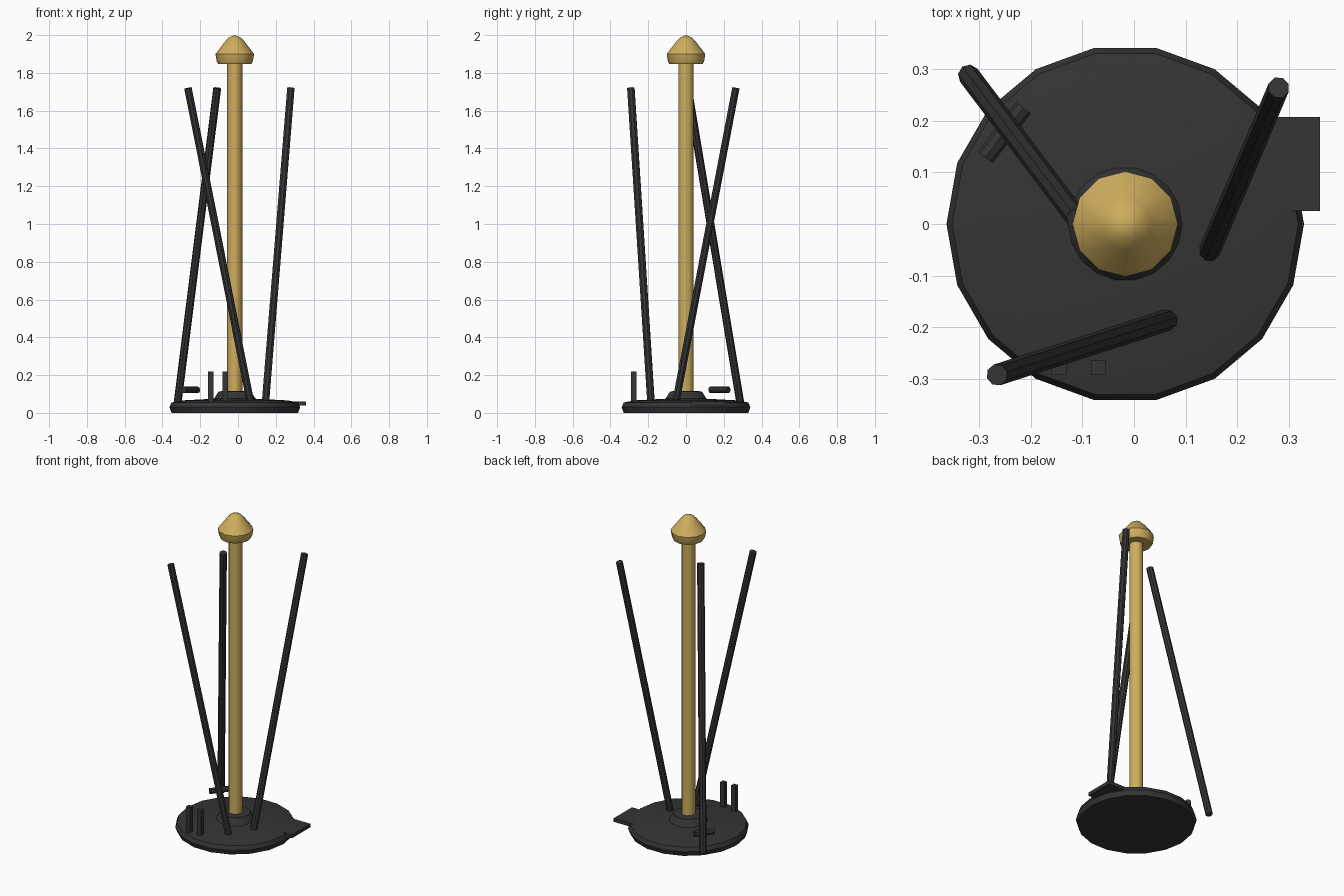
import bpy, math
from mathutils import Vector

if "Cube" in bpy.data.objects:
    bpy.data.objects.remove(bpy.data.objects["Cube"])

CX = -0.017  # stand axis


def material(name, color):
    m = bpy.data.materials.new(name)
    m.diffuse_color = color
    m.use_nodes = True
    m.node_tree.nodes["Principled BSDF"].inputs["Base Color"].default_value = m.diffuse_color
    return m


IRON = material("black_iron", (0.035, 0.035, 0.035, 1))
BRASS = material("brass", (0.62, 0.42, 0.11, 1))


def finish(obj, name, mat, smooth=40):
    obj.name = name
    obj.data.materials.append(mat)
    if smooth:
        bpy.ops.object.select_all(action='DESELECT')
        obj.select_set(True)
        bpy.context.view_layer.objects.active = obj
        bpy.ops.object.shade_smooth_by_angle(angle=math.radians(smooth))
    return obj


def lathe(name, profile, sides, mat):
    """Revolve (radius, z) points around the stand axis; radius 0 is a pole."""
    verts, rings, faces = [], [], []
    for r, z in profile:
        n = sides if r else 1
        rings.append(range(len(verts), len(verts) + n))
        for i in range(n):
            a = 2 * math.pi * i / sides
            verts.append((CX + r * math.cos(a), r * math.sin(a), z))
    for lo, hi in zip(rings, rings[1:]):
        for i in range(sides):
            j = (i + 1) % sides
            if len(lo) == 1:
                faces.append((lo[0], hi[j], hi[i]))
            elif len(hi) == 1:
                faces.append((lo[i], lo[j], hi[0]))
            else:
                faces.append((lo[i], lo[j], hi[j], hi[i]))
    me = bpy.data.meshes.new(name)
    me.from_pydata(verts, [], faces)
    obj = bpy.data.objects.new(name, me)
    bpy.context.collection.objects.link(obj)
    return finish(obj, name, mat)


def rod(name, a, b, radius, sides, mat):
    a, b = Vector(a), Vector(b)
    d = b - a
    bpy.ops.mesh.primitive_cylinder_add(vertices=sides, radius=radius,
                                        depth=d.length, location=(a + b) / 2)
    obj = bpy.context.object
    obj.rotation_euler = d.to_track_quat('Z', 'Y').to_euler()
    return finish(obj, name, mat)


def box(name, lo, hi, mat):
    lo, hi = Vector(lo), Vector(hi)
    bpy.ops.mesh.primitive_cube_add(size=1, location=(lo + hi) / 2)
    obj = bpy.context.object
    obj.scale = hi - lo
    return finish(obj, name, mat, 0)


# Round base with raised hub
lathe("base", [(0, 0), (0.335, 0), (0.346, 0.03), (0.335, 0.055), (0.28, 0.066),
               (0.11, 0.075), (0.085, 0.114), (0, 0.118)], 18, IRON)

# Brass post and knob
rod("post", (CX, 0, 0.08), (CX, 0, 1.87), 0.04, 12, BRASS)
lathe("knob", [(0, 1.845), (0.088, 1.847), (0.096, 1.862), (0.102, 1.90),
               (0.05, 1.968), (0.03, 1.988), (0, 2.0)], 12, BRASS)

# Three leaning tool handles
handles = {
    "poker_handle": ((-0.32, 0.288, 0.05), (-0.11, 0.01, 1.72)),
    "tongs_handle": ((0.067, -0.185, 0.05), (-0.265, -0.292, 1.72)),
    "shovel_handle": ((0.145, -0.055, 0.05), (0.28, 0.264, 1.72)),
}
for name, (a, b) in handles.items():
    rod(name, a, b, 0.021, 8, IRON)

# Tool heads
box("shovel_blade", (0.18, 0.025, 0.038), (0.36, 0.207, 0.06), IRON)
for side, x in (("left", -0.16), ("right", -0.083)):
    box(f"tongs_{side}_jaw", (x, -0.291, 0.05), (x + 0.029, -0.263, 0.22), IRON)
rod("poker_hook", (-0.288, 0.129, 0.122), (-0.214, 0.225, 0.122), 0.018, 8, IRON)
